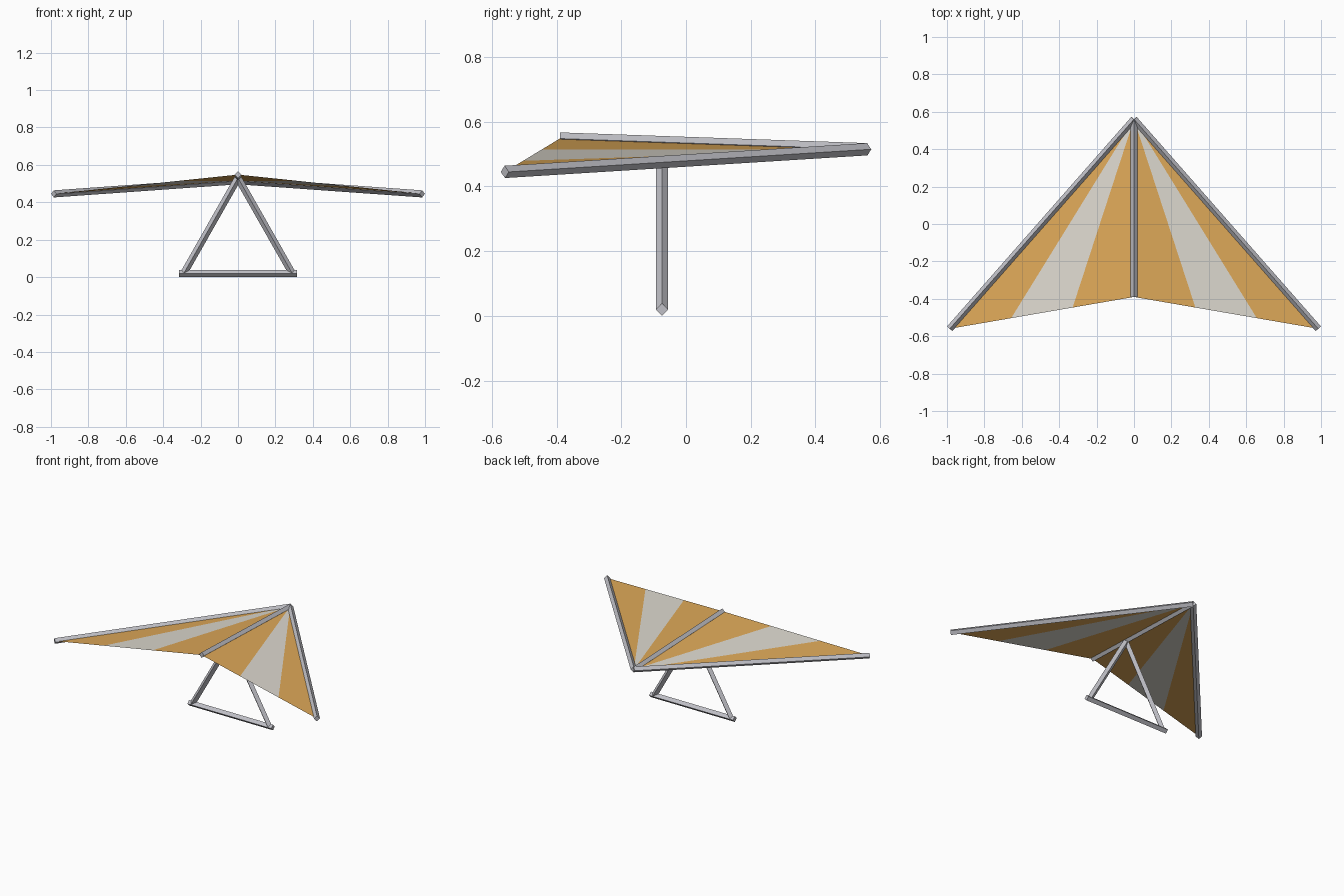
import bpy
from mathutils import Vector

if "Cube" in bpy.data.objects:
    bpy.data.objects.remove(bpy.data.objects["Cube"])

RADIUS = 0.019


def material(name, rgb):
    mat = bpy.data.materials.new(name)
    mat.diffuse_color = (*rgb, 1)
    mat.use_nodes = True
    mat.node_tree.nodes["Principled BSDF"].inputs["Base Color"].default_value = mat.diffuse_color
    return mat


metal = material("grey metal", (0.53, 0.53, 0.57))
orange = material("orange cloth", (0.74, 0.40, 0.10))
pale = material("pale cloth", (0.73, 0.70, 0.63))


def add_mesh(name, verts, faces, mats):
    mesh = bpy.data.meshes.new(name)
    mesh.from_pydata(verts, [], faces)
    for mat in mats:
        mesh.materials.append(mat)
    obj = bpy.data.objects.new(name, mesh)
    bpy.context.collection.objects.link(obj)
    return obj


def tube(name, a, b, up=(0, 0, 1)):
    """Four-sided tube from a to b, standing on its corner towards up."""
    a, b, up = Vector(a), Vector(b), Vector(up)
    axis = (b - a).normalized()
    side = axis.cross(up).normalized()
    up = side.cross(axis)
    ring = [side * RADIUS, up * RADIUS, -side * RADIUS, -up * RADIUS]
    verts = [p + r for p in (a, b) for r in ring]
    faces = [(i, i + 4, (i + 1) % 4 + 4, (i + 1) % 4) for i in range(4)]
    faces += [(0, 1, 2, 3), (7, 6, 5, 4)]
    return add_mesh(name, verts, faces, [metal])


nose = Vector((0, 0.56, 0.515))
tail = Vector((0, -0.39, 0.548))
bar_y, bar_z = -0.074, 0.02

# Central keel and bottom control bar
tube("keel", nose, tail)
tube("control_bar", (-0.315, bar_y, bar_z), (0.315, bar_y, bar_z))

for s, label in ((-1, "left"), (1, "right")):
    tip = Vector((s * 0.985, -0.56, 0.445))
    # Leading edge spar and control frame upright
    tube(label + "_leading_edge", nose, tip)
    tube(label + "_upright", (0, bar_y, 0.53), (s * 0.29, bar_y, bar_z), (0, 1, 0))
    # Sail: three gores fanning out from the nose
    verts = [nose] + [tail.lerp(tip, i / 3) for i in range(4)]
    faces = [(0, i, i + 1) if s > 0 else (0, i + 1, i) for i in (1, 2, 3)]
    sail = add_mesh(label + "_sail", verts, faces, [orange, pale])
    sail.data.polygons[1].material_index = 1
